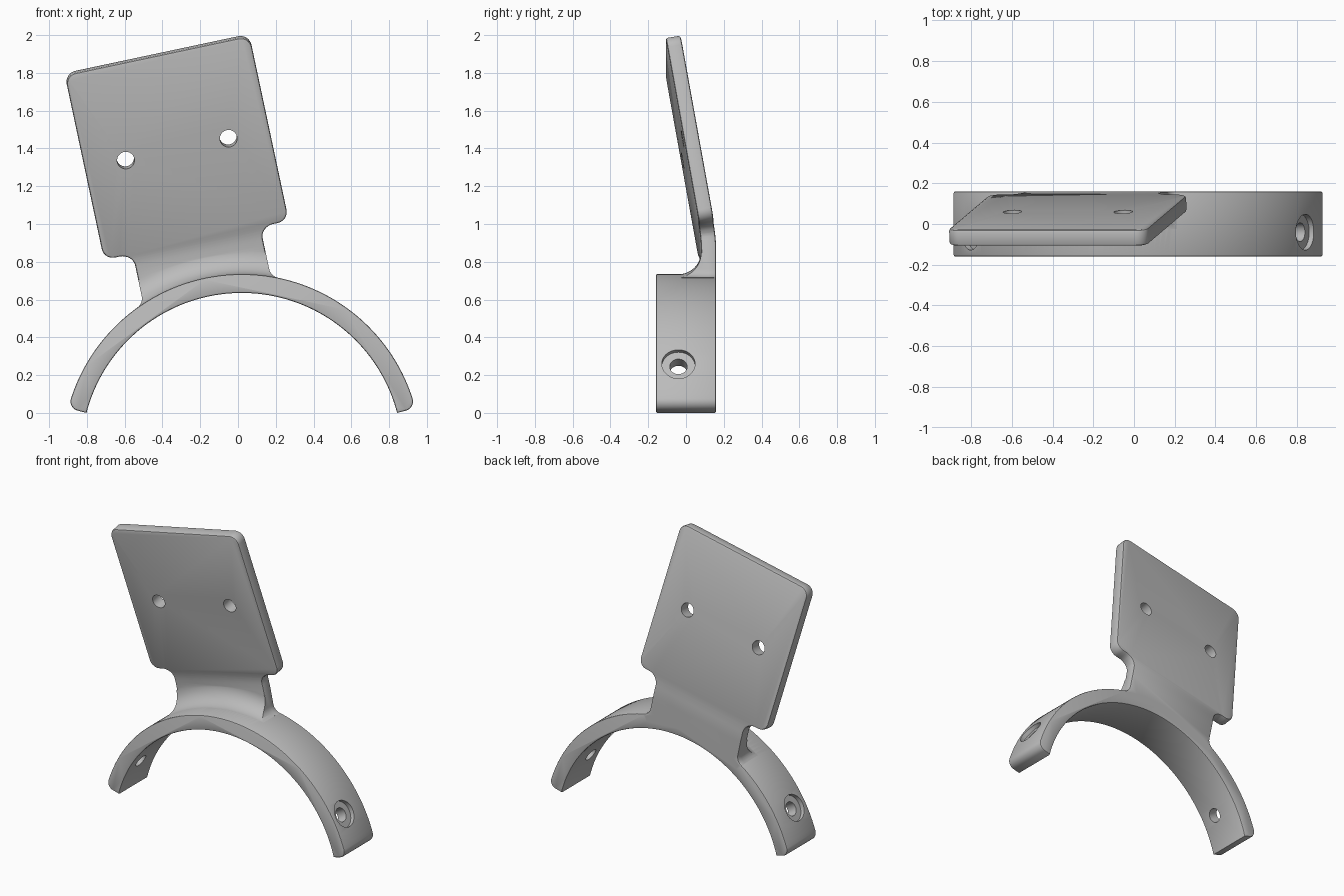
import bpy, bmesh, math
from mathutils import Matrix, Vector

if "Cube" in bpy.data.objects:
    bpy.data.objects.remove(bpy.data.objects["Cube"], do_unlink=True)

# Shared dimensions
CX, CZ = 0.02, -0.215          # centre of the curved band
R_IN, R_OUT, HALF_DEPTH = 0.85, 0.95, 0.16
TILT, LEAN = math.radians(12), math.radians(10)
TO_BAND = Matrix.Translation((CX, 0, CZ))
TO_PLATE = TO_BAND @ Matrix.Rotation(-TILT, 4, 'Y')

grey = bpy.data.materials.new("plain grey")
grey.use_nodes = True
grey.diffuse_color = (0.5, 0.5, 0.5, 1)
grey.node_tree.nodes["Principled BSDF"].inputs["Base Color"].default_value = (0.5, 0.5, 0.5, 1)


def arc(cx, cy, r, a0, a1, n):
    """Points on a circular arc, angles in degrees."""
    angles = [math.radians(a0 + (a1 - a0) * i / n) for i in range(n + 1)]
    return [(cx + r * math.cos(a), cy + r * math.sin(a)) for a in angles]


def mirrored(half):
    """Close a right-hand outline with its mirror image."""
    return half + [(-u, v) for u, v in reversed(half) if abs(u) > 1e-6]


def make_object(name, bm):
    bmesh.ops.recalc_face_normals(bm, faces=bm.faces)
    mesh = bpy.data.meshes.new(name)
    bm.to_mesh(mesh)
    bm.free()
    mesh.materials.append(grey)
    obj = bpy.data.objects.new(name, mesh)
    bpy.context.collection.objects.link(obj)
    return obj


def prism(name, outline, y0, y1, bevel=0, keep_sharp=lambda e: False):
    """Extrude an outline along y and round its front and back rims."""
    bm = bmesh.new()
    face = bm.faces.new([bm.verts.new((u, y0, v)) for u, v in outline])
    new = bmesh.ops.extrude_face_region(bm, geom=[face])["geom"]
    verts = [g for g in new if isinstance(g, bmesh.types.BMVert)]
    bmesh.ops.translate(bm, vec=(0, y1 - y0, 0), verts=verts)
    if bevel:
        rims = [e for e in bm.edges
                if abs(e.verts[0].co.y - e.verts[1].co.y) < 1e-6 and not keep_sharp(e)]
        bmesh.ops.bevel(bm, geom=rims, offset=bevel, offset_type='OFFSET',
                        segments=2, profile=0.5, affect='EDGES')
    return make_object(name, bm)


def cylinder(name, radius, start, end):
    bm = bmesh.new()
    axis = Vector(end) - Vector(start)
    place = Matrix.Translation((Vector(start) + Vector(end)) / 2)
    turn = axis.to_track_quat('Z', 'Y').to_matrix().to_4x4()
    bmesh.ops.create_cone(bm, cap_ends=True, segments=40, radius1=radius,
                          radius2=radius, depth=axis.length, matrix=place @ turn)
    return make_object(name, bm)


def combine(target, tool, operation):
    """Apply a boolean and remove the tool."""
    tool.hide_render = True
    mod = target.modifiers.new("combine", 'BOOLEAN')
    mod.operation, mod.solver, mod.object = operation, 'EXACT', tool
    bpy.context.view_layer.objects.active = target
    bpy.ops.object.modifier_apply(modifier=mod.name)
    bpy.data.objects.remove(tool, do_unlink=True)


# Curved band with rounded outer tips
end = math.degrees(math.asin(-CZ / R_IN))
tip_r = 0.05
tip_a = end + math.degrees(math.asin(tip_r / (R_OUT - tip_r)))
tip_c = arc(0, 0, R_OUT - tip_r, tip_a, tip_a, 1)[0]
half = arc(0, 0, R_IN, 90, end, 40)
half += arc(*tip_c, tip_r, end - 90, tip_a, 8)
half += arc(0, 0, R_OUT, tip_a, 90, 48)[1:]
band = prism("curved_band", mirrored(half), -HALF_DEPTH, HALF_DEPTH, 0.009)

# Counterbored screw holes near both ends of the band
for angle in (30, 150):
    d = Vector((math.cos(math.radians(angle)), 0, math.sin(math.radians(angle))))
    off = Vector((0, -0.04, 0))
    for radius, inner in ((0.088, 0.92), (0.046, 0.75)):
        combine(band, cylinder("hole_cutter", radius, off + d * inner, off + d * 1.1),
                'DIFFERENCE')
band.data.transform(TO_BAND)

# Outline of the neck and plate: flare, shoulder, rounded corners
NECK, FLARE, SHOULDER, CORNER = 0.345, 0.06, 0.07, 0.06
LOW, TOP, SIDE = 1.167, 2.183, 0.5
flare_v = math.sqrt((R_OUT + FLARE) ** 2 - (NECK + FLARE) ** 2)
flare_a = math.degrees(math.atan2(flare_v, NECK + FLARE))
half = arc(0, 0, 0.9, 90, flare_a, 12)
half += arc(NECK + FLARE, flare_v, FLARE, flare_a + 180, 180, 8)
half += arc(NECK + SHOULDER, LOW - SHOULDER, SHOULDER, 180, 90, 8)
half += arc(SIDE - CORNER, LOW + CORNER, CORNER, 270, 360, 8)
half += arc(SIDE - CORNER, TOP - CORNER, CORNER, 0, 90, 8)
outline = mirrored(half)
FRONT, BACK = 0.08, HALF_DEPTH
plate = prism("mounting_plate", outline, FRONT, BACK, 0.012,
              lambda e: all(Vector((v.co.x, v.co.z)).length < 0.92 for v in e.verts))

# Two through holes in the plate
for u in (-0.278, 0.278):
    combine(plate, cylinder("hole_cutter", 0.046, (u, 0, 1.668), (u, 0.3, 1.668)),
            'DIFFERENCE')

# Bend the plate forward above the neck
B0, B1 = 1.02, 1.16
bend_r = (B1 - B0) / LEAN
bm = bmesh.new()
bm.from_mesh(plate.data)
for i in range(9):
    bmesh.ops.bisect_plane(bm, geom=bm.verts[:] + bm.edges[:] + bm.faces[:],
                           plane_co=(0, 0, B0 + (B1 - B0) * i / 8), plane_no=(0, 0, 1))
for v in bm.verts:
    over = v.co.z - B0
    if over > 0:
        a = min(over / bend_r, LEAN)
        rest = max(0, v.co.z - B1)
        depth = v.co.y - BACK + bend_r
        v.co.y = BACK - bend_r + depth * math.cos(a) - rest * math.sin(a)
        v.co.z = B0 + depth * math.sin(a) + rest * math.cos(a)
bmesh.ops.recalc_face_normals(bm, faces=bm.faces)
bm.to_mesh(plate.data)
bm.free()
plate.data.transform(TO_PLATE)

# Concave fillet blending the neck front into the band, swept around the band
FIL = 0.12
section = [(0.12, 0.9), (FRONT - FIL, 0.9)]
section += arc(FRONT - FIL, R_OUT + FIL - 0.001, FIL, 270, 360, 12)
section += [(0.12, R_OUT + FIL - 0.001)]
bm = bmesh.new()
rings = []
for i in range(41):
    a = math.radians(-32 + 64 * i / 40)
    rings.append([bm.verts.new((r * math.sin(a), y, r * math.cos(a))) for y, r in section])
n = len(section)
for r0, r1 in zip(rings, rings[1:]):
    for j in range(n):
        bm.faces.new((r0[j], r0[(j + 1) % n], r1[(j + 1) % n], r1[j]))
bm.faces.new(rings[0])
bm.faces.new(rings[-1])
fillet = make_object("neck_fillet", bm)
combine(fillet, prism("neck_trim", outline, -0.2, 0.2), 'INTERSECT')
fillet.data.transform(TO_PLATE)

# Fuse everything into one bracket
combine(plate, fillet, 'UNION')
combine(band, plate, 'UNION')
band.name = "angled_bracket"
bpy.ops.object.select_all(action='DESELECT')
band.select_set(True)
bpy.context.view_layer.objects.active = band
bpy.ops.object.shade_smooth_by_angle(angle=math.radians(35))
